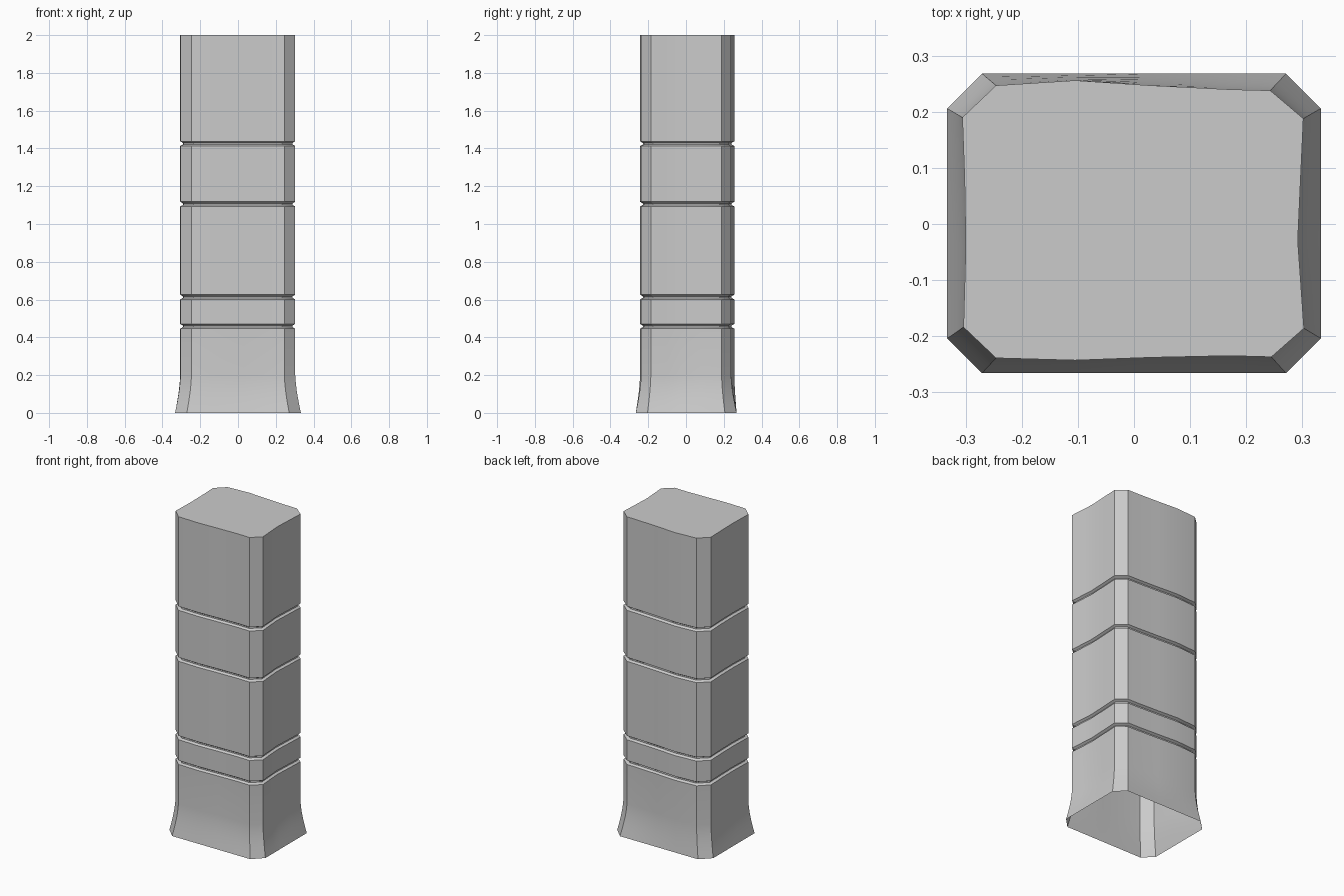
import bpy, bmesh, math

# Cross-section of the shaft: chamfered rectangle with gently uneven sides
SHAFT = [(-0.246, -0.239), (-0.105, -0.243), (0.03, -0.238), (0.17, -0.235), (0.245, -0.237),
         (0.303, -0.186), (0.297, -0.1), (0.292, -0.03), (0.297, 0.08), (0.302, 0.188),
         (0.243, 0.238), (0.17, 0.240), (0.03, 0.247), (-0.105, 0.256), (-0.246, 0.247),
         (-0.306, 0.19), (-0.302, 0.08), (-0.300, -0.04), (-0.304, -0.184)]
# Clean chamfered rectangle at the foot, point for point
FOOT = [(-0.271, -0.266), (-0.115, -0.266), (0.033, -0.266), (0.187, -0.266), (0.271, -0.266),
        (0.333, -0.204), (0.333, -0.11), (0.333, -0.033), (0.333, 0.088), (0.333, 0.206),
        (0.271, 0.268), (0.187, 0.268), (0.033, 0.268), (-0.115, 0.268), (-0.271, 0.268),
        (-0.333, 0.206), (-0.333, 0.088), (-0.333, -0.044), (-0.333, -0.204)]


def ring(bm, z, flare=0.0, inset=0.0):
    sx, sy = 1 - inset / 0.3, 1 - inset / 0.24
    return [bm.verts.new(((a[0] + (b[0] - a[0]) * flare) * sx,
                          (a[1] + (b[1] - a[1]) * flare) * sy, z))
            for a, b in zip(SHAFT, FOOT)]


bm = bmesh.new()
# Flared foot
rings = [ring(bm, z, f) for z, f in
         ((0, 1), (0.04, 0.72), (0.08, 0.47), (0.12, 0.25), (0.16, 0.1), (0.2, 0))]
# Carved grooves around the shaft
for z in (0.458, 0.613, 1.105, 1.425):
    for dz, inset in ((-0.012, 0), (-0.004, 0.014), (0.004, 0.014), (0.013, 0)):
        rings.append(ring(bm, z + dz, 0, inset))
rings.append(ring(bm, 2.0))

n = len(SHAFT)
for lo, hi in zip(rings, rings[1:]):
    for i in range(n):
        j = (i + 1) % n
        bm.faces.new((lo[i], lo[j], hi[j], hi[i]))
# Closed top, open underside
bm.faces.new(rings[-1])

mesh = bpy.data.meshes.new("stone_pillar")
bm.to_mesh(mesh)
bm.free()
pillar = bpy.data.objects.new("stone_pillar", mesh)
bpy.context.collection.objects.link(pillar)
bpy.context.view_layer.objects.active = pillar
pillar.select_set(True)
bpy.ops.object.shade_smooth_by_angle(angle=math.radians(25))
